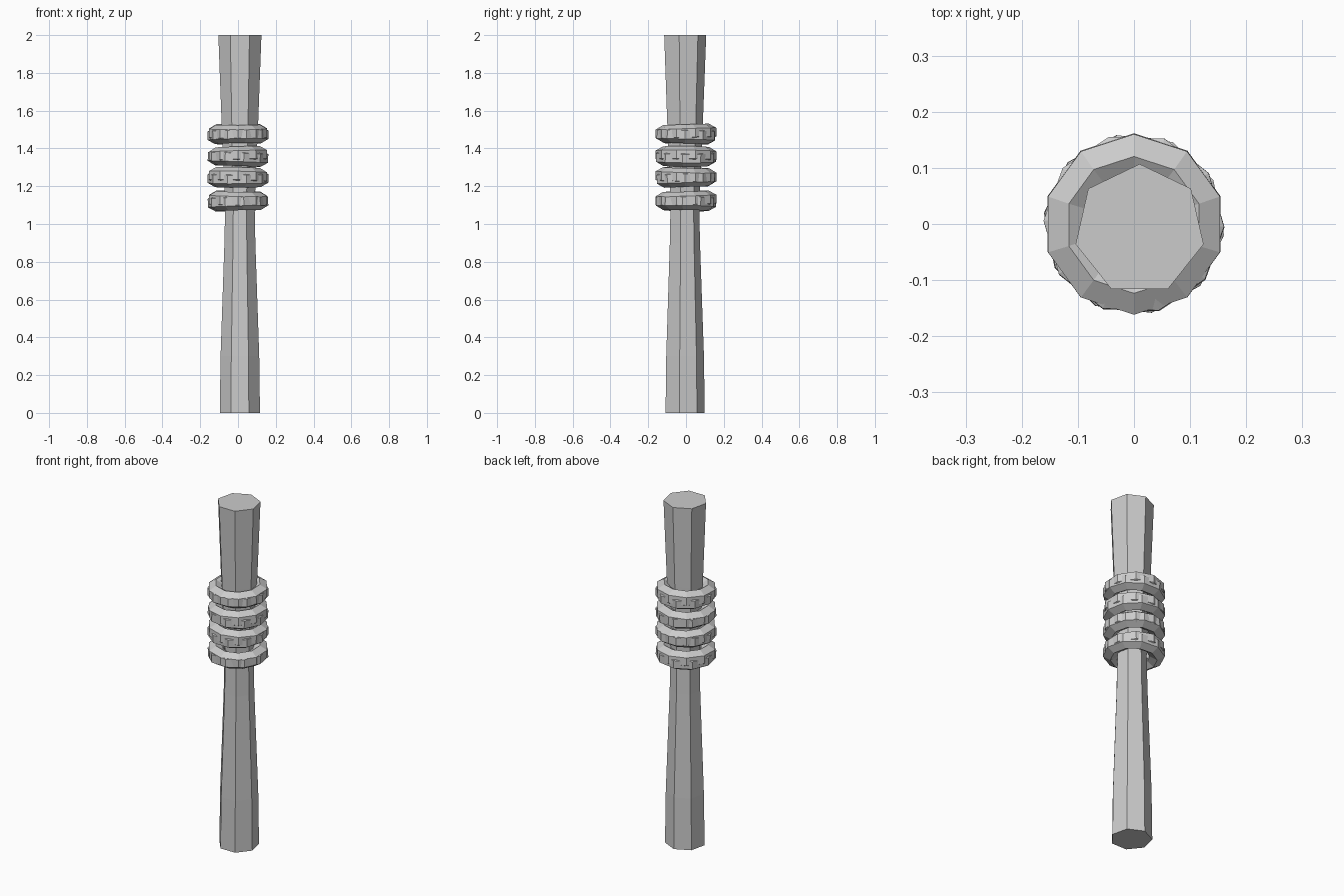
import bpy, bmesh, math
from mathutils import Matrix, Vector

cube = bpy.data.objects.get("Cube")
if cube:
    bpy.data.objects.remove(cube)

grey = bpy.data.materials.new("light_grey")
grey.use_nodes = True
grey.diffuse_color = (0.6, 0.6, 0.6, 1)
grey.node_tree.nodes["Principled BSDF"].inputs["Base Color"].default_value = (0.6, 0.6, 0.6, 1)


def finish(bm, name):
    """Turn the bmesh into a flat-shaded object."""
    bmesh.ops.recalc_face_normals(bm, faces=bm.faces[:])
    mesh = bpy.data.meshes.new(name)
    bm.to_mesh(mesh)
    bm.free()
    mesh.materials.append(grey)
    obj = bpy.data.objects.new(name, mesh)
    bpy.context.collection.objects.link(obj)
    return obj


def bridge(bm, a, b):
    """Join two closed loops of vertices with quads."""
    for i in range(len(a)):
        j = (i + 1) % len(a)
        bm.faces.new((a[i], a[j], b[j], b[i]))


def loop(bm, center, radius, sides, start=math.pi / 2):
    angles = [start + math.tau * i / sides for i in range(sides)]
    return [bm.verts.new(Vector((math.cos(a) * radius, math.sin(a) * radius, 0)) + center)
            for a in angles]


# Seven-sided handle with a narrow waist
bm = bmesh.new()
profile = [(0, 0.109), (0.3, 0.105), (0.9, 0.084), (1.1, 0.08), (1.53, 0.099), (2, 0.117)]
loops = [loop(bm, Vector((0.01, -0.01, z)), r, 7) for z, r in profile]
for low, high in zip(loops, loops[1:]):
    bridge(bm, low, high)
bm.faces.new(loops[0])
bm.faces.new(loops[-1])
finish(bm, "handle")


def add_coil(bm, z, tilt, heading, turn):
    """Ten-sided ring with a hexagonal section, leaning slightly."""
    major, minor, sides = 0.122, 0.045, 10
    place = (Matrix.Translation((0, 0, z)) @ Matrix.Rotation(heading, 4, "Z")
             @ Matrix.Rotation(tilt, 4, "X") @ Matrix.Rotation(turn - heading, 4, "Z"))
    rings = []
    for i in range(6):
        a = math.pi / 6 + math.tau * i / 6
        ring = loop(bm, Vector((0, 0, minor * math.sin(a))), major + minor * math.cos(a), sides)
        for v in ring:
            v.co = place @ v.co
        rings.append(ring)
    for i in range(6):
        bridge(bm, rings[i], rings[(i + 1) % 6])


# Four bindings, each a pair of overlapping coils that lean opposite ways
for n, z in enumerate((1.122, 1.247, 1.358, 1.476)):
    bm = bmesh.new()
    lean = math.radians(2)
    heading = n * 1.9 + 0.5
    add_coil(bm, z + 0.006, lean, heading, 0)
    add_coil(bm, z - 0.006, -lean, heading + 0.6, math.radians(11 + 5 * (n % 2)))
    finish(bm, f"binding_{n + 1}")
